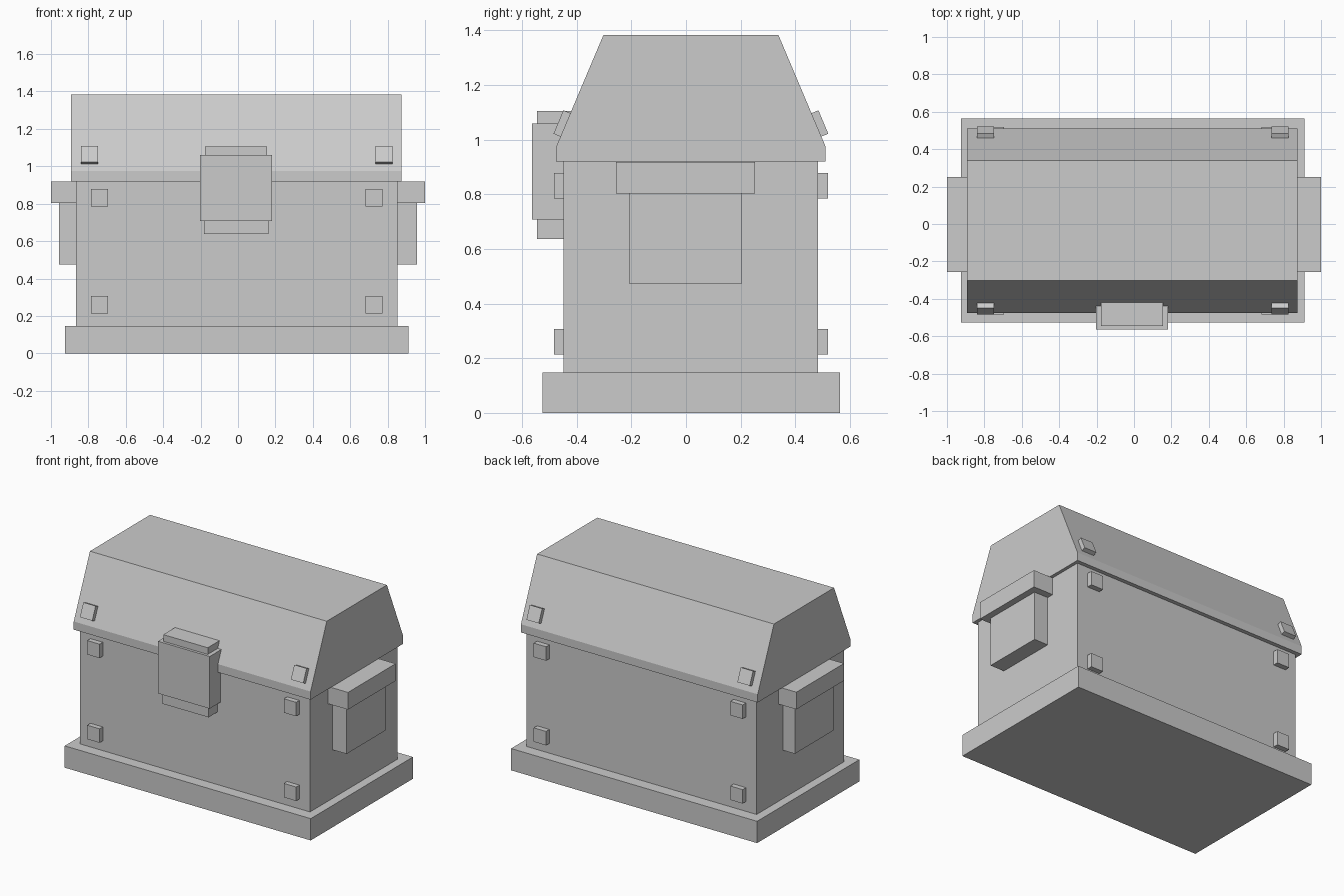
import bpy
import math

if "Cube" in bpy.data.objects:
    bpy.data.objects.remove(bpy.data.objects["Cube"])

CX, CY = -0.007, 0.018  # symmetry centre of the chest


def box(name, x, y, z, tilt=0.0):
    """Box from (min, max) ranges, optionally tilted about its own x axis."""
    bpy.ops.mesh.primitive_cube_add(
        size=1, location=[sum(r) / 2 for r in (x, y, z)], rotation=(tilt, 0, 0))
    ob = bpy.context.object
    ob.name = name
    ob.scale = [r[1] - r[0] for r in (x, y, z)]
    return ob


def prism(name, profile, x0, x1):
    """Extrude a closed (y, z) profile along x."""
    n = len(profile)
    verts = [(x, y, z) for x in (x0, x1) for y, z in profile]
    faces = [tuple(reversed(range(n))), tuple(range(n, 2 * n))]
    faces += [(i, (i + 1) % n, n + (i + 1) % n, n + i) for i in range(n)]
    mesh = bpy.data.meshes.new(name)
    mesh.from_pydata(verts, [], faces)
    ob = bpy.data.objects.new(name, mesh)
    bpy.context.collection.objects.link(ob)
    return ob


# Plinth and body
box("base", (-0.925, 0.911), (-0.526, 0.563), (0, 0.147))
box("body", (-0.866, 0.852), (-0.449, 0.484), (0.14, 0.925))

# Lid with sloping front and back
half = [(0.493, 0.92), (0.493, 0.975), (0.3205, 1.383)]
profile = [(CY + y, z) for y, z in half] + [(CY - y, z) for y, z in reversed(half)]
prism("lid", profile, -0.893, 0.874)

# Side handles: a backing block under a wider grip bar
for side, s in (("left", -1), ("right", 1)):
    box(side + "_handle_block", sorted((s * 0.84, s * 0.956)), (-0.208, 0.205), (0.474, 0.81))
    box(side + "_handle_grip", sorted((s * 0.84, s * 1.0)), (-0.256, 0.252), (0.803, 0.919))

# Front latch: cover plate over a narrower hasp
box("latch_plate", (-0.202, 0.183), (-0.563, -0.425), (0.708, 1.06))
box("latch_hasp_top", (-0.176, 0.156), (-0.545, -0.41), (1.0, 1.105))
box("latch_hasp_bottom", (-0.181, 0.162), (-0.545, -0.44), (0.637, 0.75))

# Studs on the body and tilted studs on the lid slopes
slope = math.atan2(0.1725, 0.408)
for sy, face in ((-1, "front"), (1, "back")):
    for sx, side in ((-1, "left"), (1, "right")):
        x = CX + sx * 0.7335
        y = CY + sy * 0.4765
        for z, level in ((0.26, "lower"), (0.831, "upper")):
            box(f"{face}_{side}_{level}_stud", (x - 0.046, x + 0.046),
                (y - 0.025, y + 0.025), (z - 0.047, z + 0.047))
        x = CX + sx * 0.787
        y = CY + sy * 0.466
        box(f"{face}_{side}_lid_stud", (x - 0.046, x + 0.046),
            (y - 0.0205, y + 0.0205), (1.057 - 0.0465, 1.057 + 0.0465), sy * slope)
